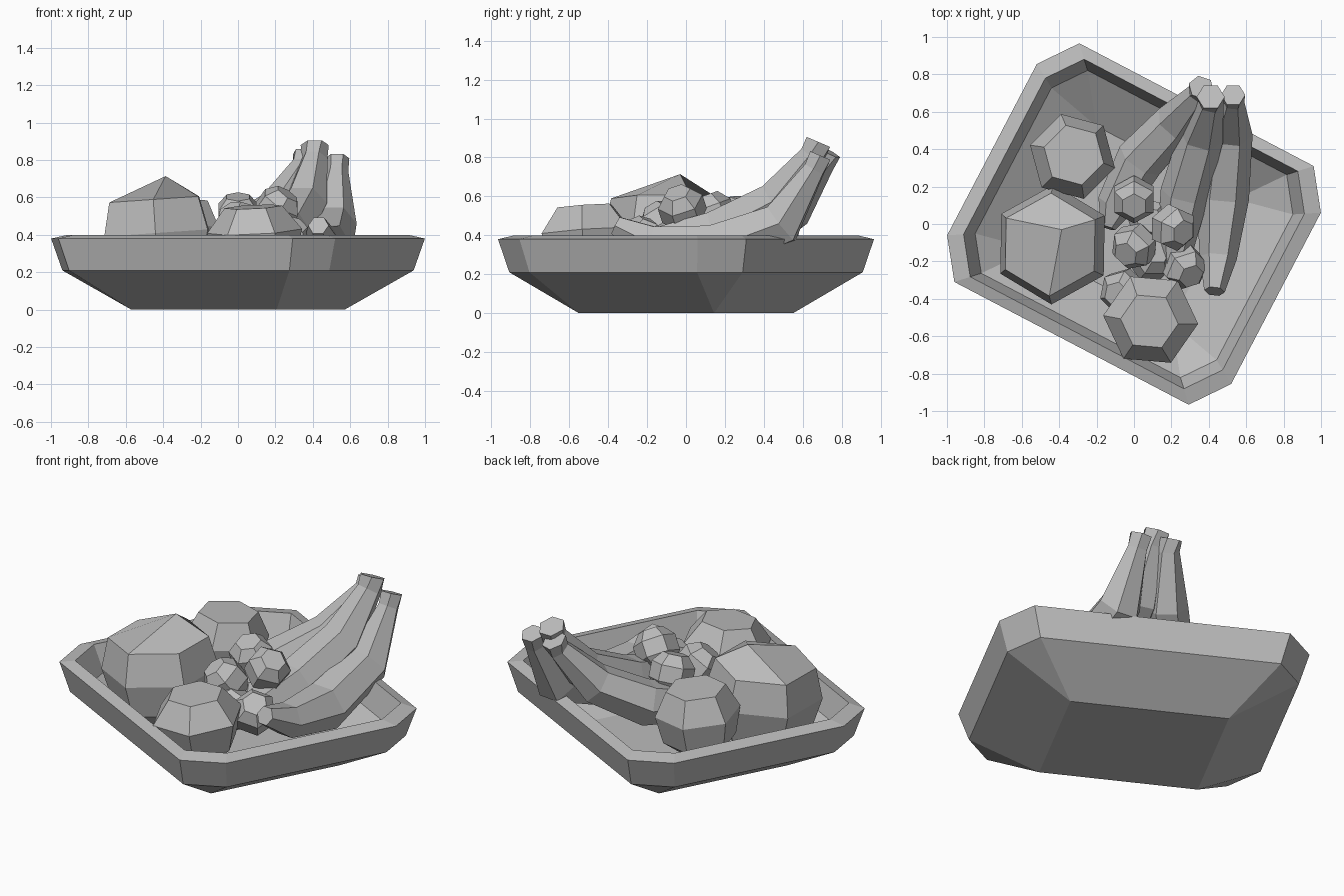
import bpy, bmesh, math
from mathutils import Vector, Matrix

if "Cube" in bpy.data.objects:
    bpy.data.objects.remove(bpy.data.objects["Cube"])

grey = bpy.data.materials.new("plain_grey")
grey.diffuse_color = (0.5, 0.5, 0.5, 1)
grey.use_nodes = True
grey.node_tree.nodes["Principled BSDF"].inputs["Base Color"].default_value = grey.diffuse_color


def finish(name, bm):
    bmesh.ops.recalc_face_normals(bm, faces=bm.faces)
    me = bpy.data.meshes.new(name)
    bm.to_mesh(me)
    bm.free()
    me.materials.append(grey)
    ob = bpy.data.objects.new(name, me)
    bpy.context.collection.objects.link(ob)
    return ob


def bridge(bm, a, b):
    n = len(a)
    for i in range(n):
        bm.faces.new((a[i], a[(i + 1) % n], b[(i + 1) % n], b[i]))


# Bowl: rectangle with cut corners, turned on the table
U, V = Vector((0.886, -0.464, 0)), Vector((0.464, 0.886, 0))


def octagon(bm, f, z):
    a, b, c, d = 0.857 * f, 0.72 * f, 0.707 * f, 0.517 * f
    pts = [(a, -d), (a, d), (c, b), (-c, b), (-a, d), (-a, -d), (-c, -b), (c, -b)]
    return [bm.verts.new(U * p + V * q + Vector((0, 0, z))) for p, q in pts]


def floor_rect(bm, a, b, z, ring):
    # four-cornered floor joined to an octagon, one triangle at each cut corner
    r = [bm.verts.new(U * p + V * q + Vector((0, 0, z)))
         for p, q in ((a, b), (-a, b), (-a, -b), (a, -b))]
    bm.faces.new(r)
    for i in range(4):
        p, q, s = ring[2 * i + 1], ring[(2 * i + 2) % 8], ring[(2 * i + 3) % 8]
        bm.faces.new((r[i], p, q))
        bm.faces.new((r[i], q, s, r[(i + 1) % 4]))


bm = bmesh.new()
rings = [octagon(bm, f, z) for f, z in
         ((0.94, 0.21), (1.0, 0.38), (0.912, 0.40), (0.85, 0.25))]
for lo, hi in zip(rings, rings[1:]):
    bridge(bm, lo, hi)
floor_rect(bm, 0.438, 0.392, 0.0, rings[0])
floor_rect(bm, 0.42, 0.37, 0.07, rings[-1])
finish("bowl", bm)


# Round fruit: six-sided rings, flat or three-quad cap
def fruit(name, centre, profile, turn, tilt=(0, 0), apex=None):
    bm = bmesh.new()
    rings = []
    for r, z in profile:
        rings.append([bm.verts.new((r * math.cos(math.radians(turn + 60 * i)),
                                    r * math.sin(math.radians(turn + 60 * i)), z))
                      for i in range(6)])
    for a, b in zip(rings, rings[1:]):
        bridge(bm, a, b)
    bm.faces.new(rings[-1])
    top = rings[0]
    if apex:
        v = bm.verts.new(apex)
        for i in (0, 2, 4):
            bm.faces.new((v, top[i], top[i + 1], top[(i + 2) % 6]))
    else:
        bm.faces.new(top)
    rot = Matrix.Rotation(math.radians(tilt[1]), 4, 'Y') @ Matrix.Rotation(math.radians(tilt[0]), 4, 'X')
    bmesh.ops.transform(bm, matrix=Matrix.Translation(centre) @ rot, verts=bm.verts)
    finish(name, bm)


fruit("large_fruit", (-0.435, -0.11, 0.40),
      [(0.275, 0.19), (0.32, 0.01), (0.27, -0.18), (0.14, -0.27)],
      29, (0, -4), apex=(0.07, 0.08, 0.31))
fruit("back_fruit", (-0.33, 0.36, 0.43),
      [(0.165, 0.16), (0.235, 0.02), (0.2, -0.14), (0.1, -0.22)], 45, (-3, 3))
fruit("front_fruit", (0.09, -0.51, 0.40),
      [(0.155, 0.15), (0.255, 0.02), (0.21, -0.14), (0.12, -0.22)], 55, (4, -3))

# Small fruits heaped in the middle
SMALL = [(0.07, 0.1), (0.12, 0.04), (0.12, -0.05), (0.07, -0.11)]
for i, (c, turn, tilt) in enumerate([
        ((0.0, 0.13, 0.51), 30, (20, 0)),
        ((0.0, -0.12, 0.46), 10, (25, -30)),
        ((0.21, -0.02, 0.54), 40, (15, 35)),
        ((0.09, -0.18, 0.34), 0, (-20, 20)),
        ((0.27, -0.23, 0.38), 20, (30, 25)),
        ((-0.06, -0.36, 0.26), 15, (10, -20)),
        ((0.08, 0.02, 0.34), 50, (0, 0))]):
    fruit("small_fruit_%d" % (i + 1), c, SMALL, turn, tilt)


# Bananas: six-sided tubes from flared stem to blunt tip
def banana(name, path):
    bm = bmesh.new()
    pts = [Vector(p[:3]) for p in path]
    rings = []
    for i, p in enumerate(pts):
        t = (pts[min(i + 1, len(pts) - 1)] - pts[max(i - 1, 0)]).normalized()
        side = t.cross(Vector((0, 0, 1))).normalized()
        up = side.cross(t)
        r = path[i][3]
        rings.append([bm.verts.new(p + r * (math.cos(k * math.pi / 3) * side
                                            + math.sin(k * math.pi / 3) * up))
                      for k in range(6)])
    for a, b in zip(rings, rings[1:]):
        bridge(bm, a, b)
    bm.faces.new(rings[0])
    bm.faces.new(rings[-1])
    finish(name, bm)


banana("banana_left", [
    (0.36, 0.73, 0.83, 0.07), (0.35, 0.70, 0.77, 0.065), (0.22, 0.54, 0.54, 0.115),
    (0.03, 0.34, 0.40, 0.13), (-0.10, 0.10, 0.34, 0.10), (-0.14, -0.02, 0.36, 0.04)])
banana("banana_middle", [
    (0.41, 0.68, 0.88, 0.075), (0.41, 0.65, 0.81, 0.07), (0.36, 0.47, 0.57, 0.12),
    (0.27, 0.16, 0.41, 0.13), (0.22, -0.12, 0.36, 0.10), (0.20, -0.26, 0.38, 0.04)])
banana("banana_right", [
    (0.53, 0.69, 0.81, 0.065), (0.53, 0.66, 0.74, 0.06), (0.51, 0.49, 0.46, 0.125),
    (0.475, 0.14, 0.33, 0.14), (0.45, -0.18, 0.36, 0.10), (0.43, -0.36, 0.45, 0.055)])
